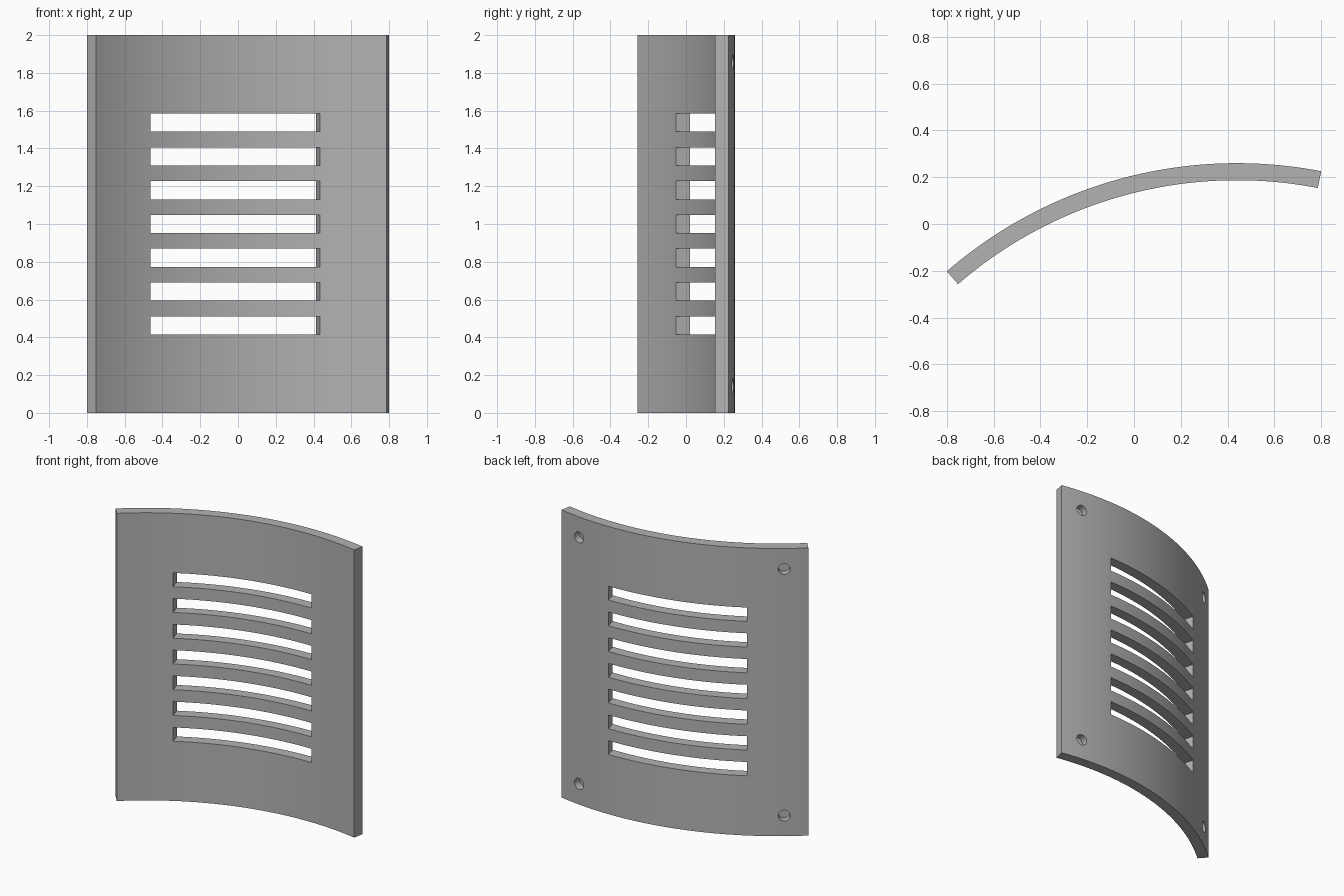
import bpy, bmesh, math
from mathutils import Matrix, Vector

cube = bpy.data.objects.get("Cube")
if cube:
    bpy.data.objects.remove(cube, do_unlink=True)

R_OUT, R_IN, HEIGHT = 1.895, 1.822, 2.0
CENTRE = Vector((0.44, -1.635, 0))
MID, HALF = math.radians(14.96), math.radians(25.91)
SEGMENTS = 64
# Local frame: y points out through the middle of the panel's arc
FRAME = Matrix.Translation(CENTRE) @ Matrix.Rotation(MID, 4, 'Z')

grey = bpy.data.materials.new("plain grey")
grey.use_nodes = True
colour = (0.45, 0.45, 0.45, 1)
grey.diffuse_color = colour
grey.node_tree.nodes["Principled BSDF"].inputs["Base Color"].default_value = colour


def add_object(name, bm):
    bmesh.ops.recalc_face_normals(bm, faces=bm.faces)
    mesh = bpy.data.meshes.new(name)
    bm.to_mesh(mesh)
    bm.free()
    mesh.materials.append(grey)
    obj = bpy.data.objects.new(name, mesh)
    bpy.context.collection.objects.link(obj)
    return obj


def arc_point(radius, angle):
    return FRAME @ Vector((radius * math.sin(angle), radius * math.cos(angle), 0))


# Curved panel: arc-shaped profile extruded upward
bm = bmesh.new()
angles = [HALF * (2 * i / SEGMENTS - 1) for i in range(SEGMENTS + 1)]
outline = [arc_point(R_OUT, a) for a in angles] + [arc_point(R_IN, a) for a in reversed(angles)]
profile = bm.faces.new([bm.verts.new(p) for p in outline])
extruded = bmesh.ops.extrude_face_region(bm, geom=[profile])
top = [v for v in extruded["geom"] if isinstance(v, bmesh.types.BMVert)]
bmesh.ops.translate(bm, verts=top, vec=(0, 0, HEIGHT))
panel = add_object("curved_vent_panel", bm)

# Slot cutters: seven straight-sided boxes
bm = bmesh.new()
for i in range(7):
    place = Matrix.Translation((0, 1.8, 1 + (i - 3) * 0.179))
    size = Matrix.Diagonal((0.928, 0.6, 0.096, 1))
    bmesh.ops.create_cube(bm, size=1, matrix=FRAME @ place @ size)
slots = add_object("slot_cutters", bm)

# Blind mounting holes in the convex back, one near each corner
bm = bmesh.new()
for side in (-1, 1):
    for z in (0.143, 1.857):
        turn = Matrix.Rotation(side * math.radians(21.3), 4, 'Z')
        place = Matrix.Translation((0, R_OUT, z)) @ Matrix.Rotation(math.pi / 2, 4, 'X')
        bmesh.ops.create_cone(bm, cap_ends=True, segments=32, radius1=0.038, radius2=0.038,
                              depth=0.1, matrix=FRAME @ turn @ place)
holes = add_object("hole_cutters", bm)

for cutter in (slots, holes):
    cutter.hide_render = True
    cut = panel.modifiers.new(cutter.name, 'BOOLEAN')
    cut.operation = 'DIFFERENCE'
    cut.solver = 'EXACT'
    cut.object = cutter

# Apply the cuts and remove the cutters
depsgraph = bpy.context.evaluated_depsgraph_get()
cut_mesh = bpy.data.meshes.new_from_object(panel.evaluated_get(depsgraph))
panel.modifiers.clear()
panel.data = cut_mesh
for cutter in (slots, holes):
    bpy.data.objects.remove(cutter, do_unlink=True)

bpy.ops.object.select_all(action='DESELECT')
panel.select_set(True)
bpy.context.view_layer.objects.active = panel
bpy.ops.object.shade_smooth_by_angle(angle=math.radians(30))
